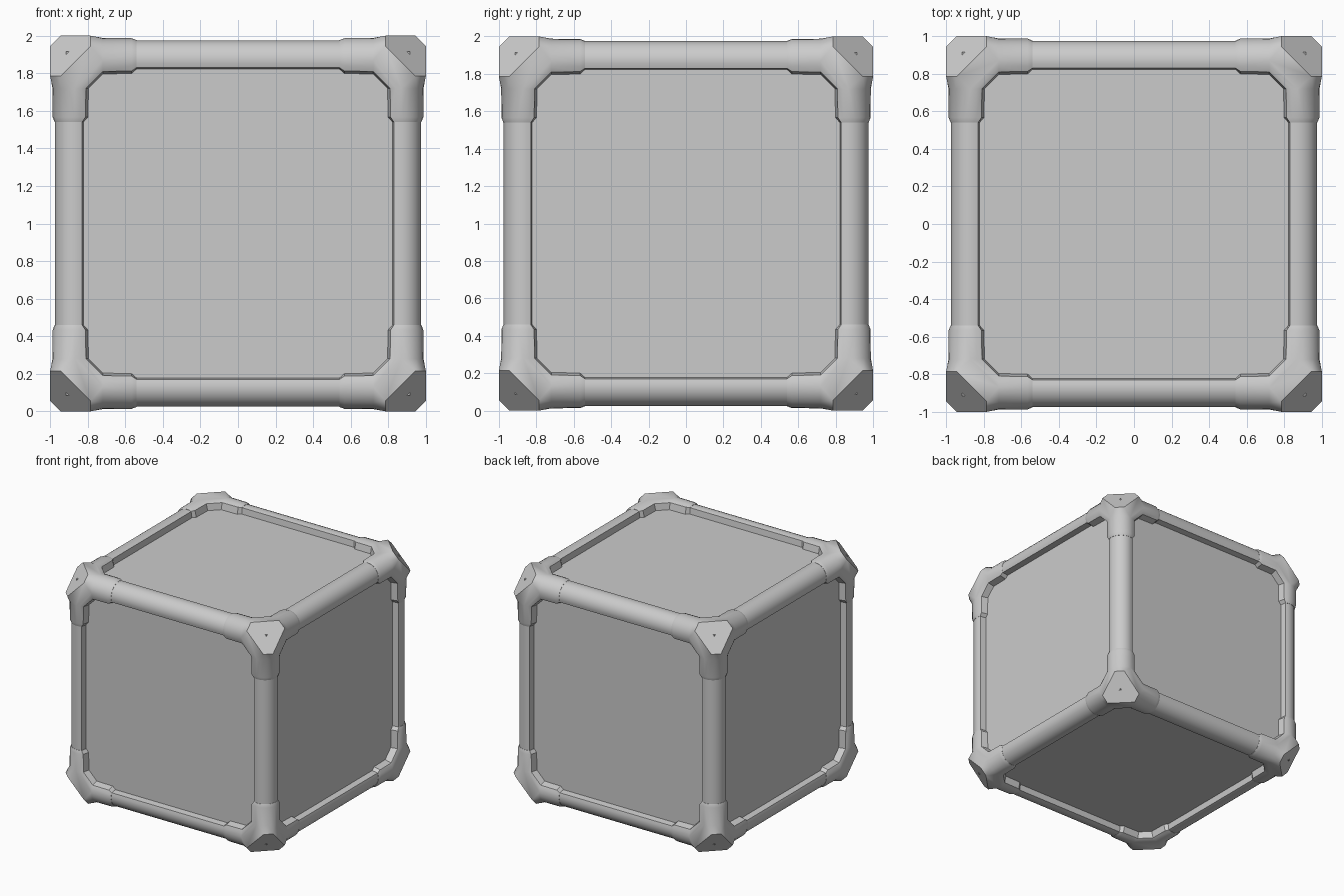
import bpy
import bmesh
from math import acos, cos, sin, pi, radians
from itertools import permutations
from mathutils import Vector

old = bpy.data.objects.get("Cube")
if old:
    bpy.data.objects.remove(old, do_unlink=True)

PANEL = 0.915      # half size of the recessed core
ROUND = 0.87       # centre of the rounded edge profile
STEPS = 10

grey = bpy.data.materials.new("plain_grey")
grey.use_nodes = True
grey.diffuse_color = (0.6, 0.6, 0.6, 1)
grey.node_tree.nodes["Principled BSDF"].inputs["Base Color"].default_value = (0.6, 0.6, 0.6, 1)


def section(radius, edge, base, z):
    """Rounded edge profile lying across the z axis at height z."""
    start = acos((edge - ROUND) / radius)
    angles = [start + (pi / 2 - 2 * start) * i / STEPS for i in range(STEPS + 1)]
    arc = [(ROUND + radius * cos(a), ROUND + radius * sin(a), z) for a in angles]
    return [Vector(p) for p in [(base, PANEL - 0.005, z)] + arc + [(PANEL - 0.005, base, z)]]


def loft(bm, sections, cap_first, cap_last):
    rings = [[bm.verts.new(p) for p in s] for s in sections]
    for low, high in zip(rings, rings[1:]):
        for i in range(len(low)):
            j = (i + 1) % len(low)
            bm.faces.new((low[i], low[j], high[j], high[i]))
    if cap_first:
        bm.faces.new(rings[0])
    if cap_last:
        bm.faces.new(rings[-1])


def turned(points, turn):
    """Cycle the axes so one profile serves all three directions."""
    return [Vector([p[(k + turn) % 3] for k in range(3)]) for p in points]


def finish(bm, name, axes):
    bmesh.ops.recalc_face_normals(bm, faces=bm.faces)
    mesh = bpy.data.meshes.new(name)
    bm.to_mesh(mesh)
    bm.free()
    mesh.materials.append(grey)
    obj = bpy.data.objects.new(name, mesh)
    bpy.context.collection.objects.link(obj)
    obj.location.z = 1
    mirror = obj.modifiers.new("mirror", 'MIRROR')
    mirror.use_axis = axes
    mirror.use_mirror_merge = False
    bpy.ops.object.select_all(action='DESELECT')
    obj.select_set(True)
    bpy.context.view_layer.objects.active = obj
    bpy.ops.object.shade_smooth_by_angle(angle=radians(28))


# Recessed core showing as the six panels
bm = bmesh.new()
bmesh.ops.create_cube(bm, size=2 * PANEL)
finish(bm, "panel_core", (False, False, False))

# Rounded rails, four along each axis
for turn, name in enumerate(("upright_rails", "depth_rails", "cross_rails")):
    bm = bmesh.new()
    ends = [section(0.105, 0.83, 0.822, z) for z in (-0.55, 0.55)]
    loft(bm, [turned(s, turn) for s in ends], True, True)
    along = (2 - turn) % 3
    finish(bm, name, tuple(k != along for k in range(3)))

# Corner brackets: three sleeves meeting in a block with a cut-off tip
bm = bmesh.new()
JOIN = 0.72
joint = section(0.118, 0.81, 0.795, JOIN)
sleeve = [section(0.107, 0.83, 0.822, 0.54), section(0.117, 0.812, 0.798, 0.567), joint]
block = [Vector(p) for p in permutations((1.0, 0.945, 0.785))]
for turn in range(3):
    block += turned(joint, turn)
block_verts = [bm.verts.new(p) for p in block]
bmesh.ops.convex_hull(bm, input=block_verts)
hidden = [f for f in bm.faces
          if any(all(abs(v.co[k] - JOIN) < 1e-4 for v in f.verts) for k in range(3))]
bmesh.ops.delete(bm, geom=hidden, context='FACES')
for turn in range(3):
    loft(bm, [turned(s, turn) for s in sleeve], True, False)
bmesh.ops.remove_doubles(bm, verts=bm.verts, dist=0.0005)
bmesh.ops.dissolve_limit(bm, angle_limit=radians(0.5), verts=bm.verts, edges=bm.edges)
finish(bm, "corner_brackets", (True, True, True))
